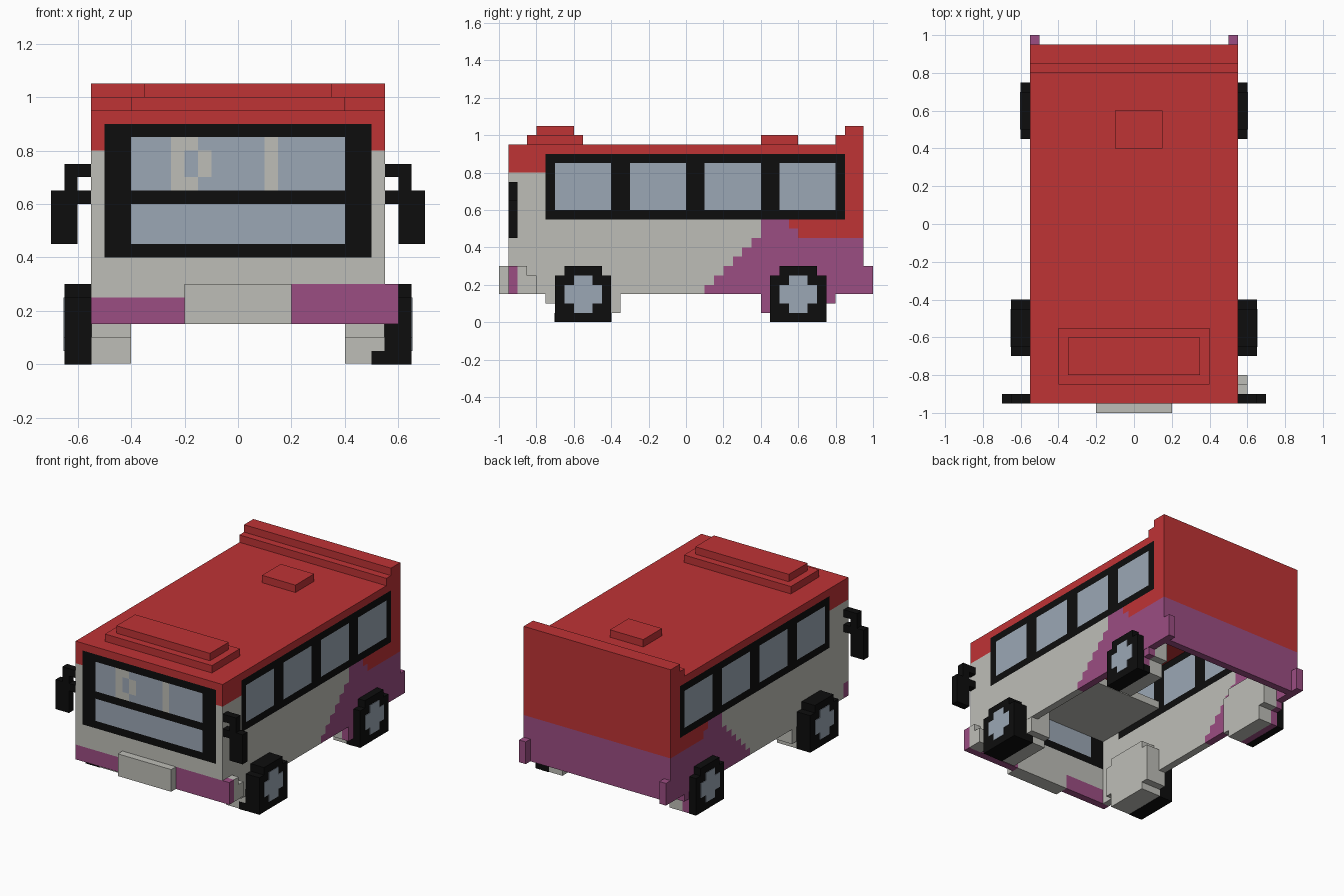
import bpy, bmesh

cube = bpy.data.objects.get("Cube")
if cube:
    bpy.data.objects.remove(cube, do_unlink=True)

U = 0.05  # block size
COLOURS = [("red", (0.52, 0.033, 0.036)), ("light_grey", (0.515, 0.515, 0.475)),
           ("purple", (0.33, 0.075, 0.225)), ("black", (0.004, 0.004, 0.004)),
           ("glass_blue", (0.33, 0.387, 0.462))]
RED, GREY, PURPLE, BLACK, GLASS = range(5)
MATS = []
for name, c in COLOURS:
    m = bpy.data.materials.new(name)
    m.use_nodes = True
    m.diffuse_color = (*c, 1)
    bsdf = m.node_tree.nodes["Principled BSDF"]
    bsdf.inputs["Base Color"].default_value = (*c, 1)
    bsdf.inputs["Roughness"].default_value = 0.8
    MATS.append(m)


def finish(name, bm, mats):
    bmesh.ops.recalc_face_normals(bm, faces=bm.faces)
    me = bpy.data.meshes.new(name)
    bm.to_mesh(me)
    bm.free()
    for m in mats:
        me.materials.append(m)
    ob = bpy.data.objects.new(name, me)
    bpy.context.collection.objects.link(ob)
    return ob


def boxes(name, colour, *ranges):
    """One object from boxes given as (x0, x1, y0, y1, z0, z1)."""
    bm = bmesh.new()
    for x0, x1, y0, y1, z0, z1 in ranges:
        vs = bmesh.ops.create_cube(bm, size=1)["verts"]
        for v in vs:
            v.co = (x1 if v.co.x > 0 else x0, y1 if v.co.y > 0 else y0, z1 if v.co.z > 0 else z0)
    return finish(name, bm, [MATS[colour]])


def prism(name, colour, profile, x0, x1):
    """Extrude a (y, z) profile between two x positions."""
    bm = bmesh.new()
    f = bm.faces.new([bm.verts.new((x0, y, z)) for y, z in profile])
    ext = bmesh.ops.extrude_face_region(bm, geom=[f], use_keep_orig=True)["geom"]
    for v in ext:
        if isinstance(v, bmesh.types.BMVert):
            v.co.x = x1
    return finish(name, bm, [MATS[colour]])


def wall(name, a0, a1, z0, z1, place, rule):
    """Block-thick wall of square cells, coloured by rule(a, z)."""
    bm = bmesh.new()
    na, nz = round((a1 - a0) / U), round((z1 - z0) / U)
    vs = [[bm.verts.new(place(a0 + i * U, z0 + j * U)) for j in range(nz + 1)] for i in range(na + 1)]
    for i in range(na):
        for j in range(nz):
            f = bm.faces.new((vs[i][j], vs[i + 1][j], vs[i + 1][j + 1], vs[i][j + 1]))
            f.material_index = rule(a0 + (i + .5) * U, z0 + (j + .5) * U)
    ob = finish(name, bm, MATS)
    s = ob.modifiers.new("Thickness", "SOLIDIFY")
    s.thickness, s.offset = U, 0
    return ob


def side_rule(y, z):
    # window band
    if -.75 < y < .85 and .55 < z < .9:
        pane = z > .6 and z < .85 and any(s < y < s + .3 for s in (-.7, -.3, .1, .5))
        return GLASS if pane else BLACK
    # red roof edge and rear corner
    if z > .9 or (y < -.75 and z > .8) or (y > .85 and z > .45):
        return RED
    if (z > .5 and y > .55) or (z > .45 and y > .6):
        return RED
    # stepped diagonal stripe
    row = int((z - .15) / U)
    return PURPLE if y > min(.1 + U * row, .4) else GREY


def front_rule(x, z):
    if abs(x) < .5 and .4 < z < .9:
        if abs(x) < .4 and .45 < z < .6:
            return GLASS
        if abs(x) < .4 and .65 < z < .85:
            # pillars and round cab fitting behind the windscreen
            post = -.25 < x < -.2 or .1 < x < .15
            ring = (-.2 < x < -.15 and not .7 < z < .8) or (-.15 < x < -.1 and .7 < z < .8)
            return GREY if post or ring else GLASS
        return BLACK
    if z > .8:
        return RED
    if (x < -.2 and z < .25) or (x > .2 and z < .3):
        return PURPLE
    return GREY


# Body shell
wall("front_wall", -.55, .55, .15, .95, lambda a, z: (a, -.925, z), front_rule)
wall("rear_wall", -.55, .55, .15, 1.05, lambda a, z: (a, .925, z),
     lambda a, z: RED if z > .45 else PURPLE)
for s, side in ((1, "left"), (-1, "right")):
    wall(side + "_wall", -.9, .9, .15, .9, lambda a, z: (s * .525, a, z), side_rule)
boxes("roof", RED, (-.55, .55, -.9, .9, .9, .95))
boxes("cab_ceiling", GREY, (-.5, .5, -.9, -.35, .6, .65))

# Roof details
boxes("roof_unit", RED, (-.4, .4, -.85, -.55, .95, 1.0), (-.35, .35, -.8, -.6, 1.0, 1.05))
boxes("roof_hatch", RED, (-.1, .15, .4, .6, .95, 1.0))
boxes("rear_spoiler", RED, (-.55, .55, .8, .85, .95, 1.0), (-.55, .55, .85, .9, .95, 1.05))

# Bumpers
boxes("front_bumper", GREY, (-.2, .2, -1, -.95, .15, .3))
boxes("bumper_corner_front", PURPLE, (.55, .6, -.95, -.9, .15, .3))
boxes("bumper_corner_back", GREY, (.55, .6, -.9, -.85, .15, .3), (.55, .6, -.85, -.8, .15, .25))
boxes("rear_bumper_posts", PURPLE, *[(x, x + U, .95, 1, .15, .3) for x in (-.55, .5)])

# Wheel profiles around the wheel centre, as (y, z)
WELL = [(-.2, .1), (-.15, .1), (-.15, .002), (.15, .002), (.15, .05), (.2, .05),
        (.2, .3), (.15, .3), (.15, .35), (-.15, .35), (-.15, .3), (-.2, .3)]
TYRE = [(-.15, 0), (.15, 0), (.15, .25), (.1, .25), (.1, .3), (-.1, .3), (-.1, .25), (-.15, .25)]
HUB = [(-.05, .05), (.05, .05), (.05, .1), (.1, .1), (.1, .2), (.05, .2),
       (.05, .25), (-.05, .25), (-.05, .2), (-.1, .2), (-.1, .1), (-.05, .1)]

for s, side in ((1, "left"), (-1, "right")):
    for end, cy, flip, outer, skin in (("front", -.55, 1, .65, GREY), ("rear", .6, -1, .6, PURPLE)):
        tag = end + "_" + side

        def shape(profile):
            return [(cy + flip * y, z) for y, z in profile]
        prism("wheel_well_" + tag, GREY, shape(WELL), s * .4, s * .5)
        prism("wheel_arch_" + tag, skin, shape(WELL), s * .5, s * .548)
        prism("tyre_" + tag, BLACK, shape(TYRE), s * .548, s * outer)
        prism("hub_" + tag, GLASS, shape(HUB), s * (outer - .002), s * (outer + .003))
        if s > 0:
            boxes("tyre_foot_" + tag, BLACK, (.499, .55, cy - .152, cy + .152, 0, .05))

    # Door mirrors: stepped arm and hanging head
    parts = [(.55, .65, .7, .75), (.6, .65, .65, .7), (.55, .7, .6, .65), (.6, .7, .45, .6)]
    boxes("mirror_" + side, BLACK,
          *[(min(s * a, s * b), max(s * a, s * b), -.95, -.9, c, d) for a, b, c, d in parts])
